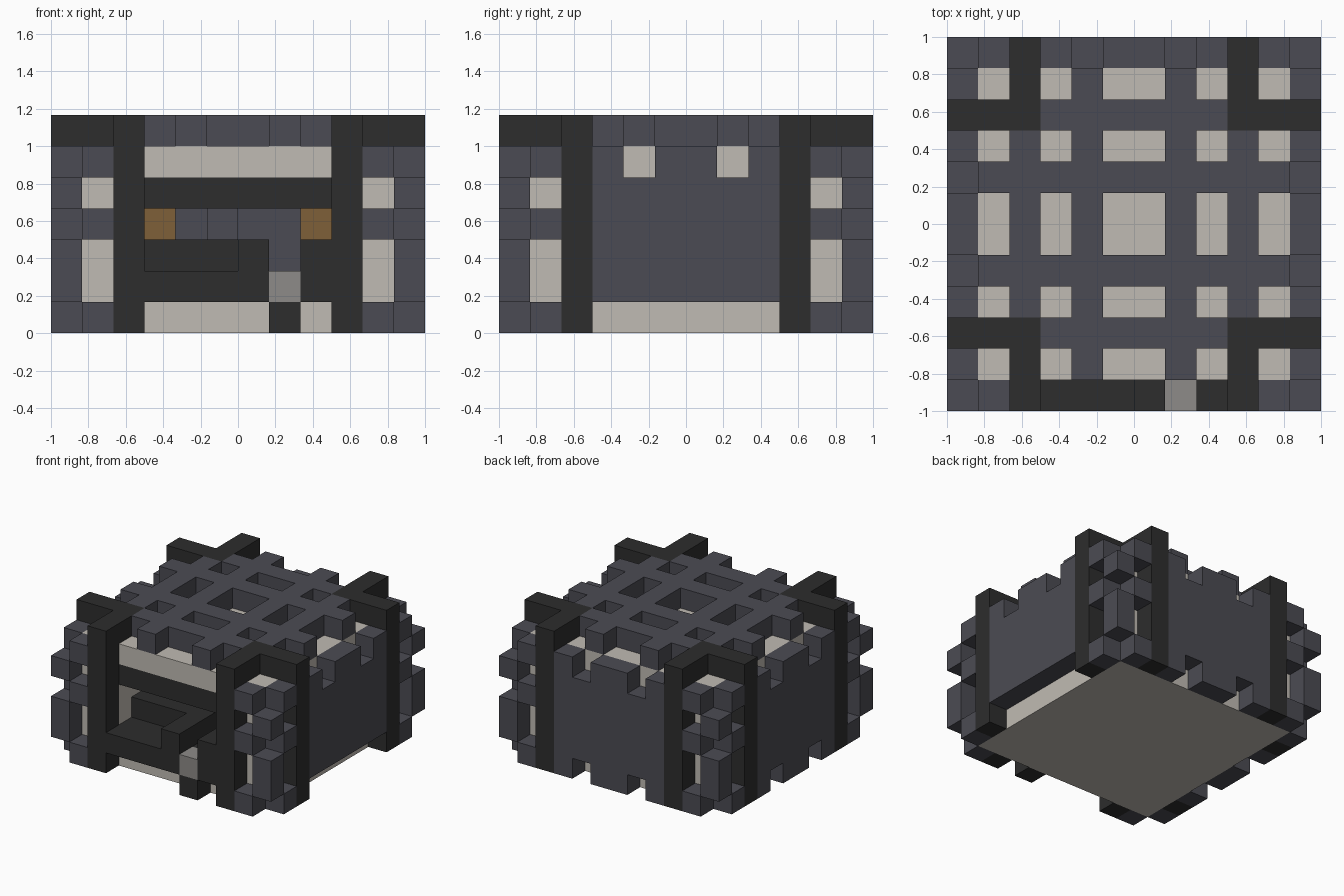
import bpy
import bmesh
from mathutils import Vector

if "Cube" in bpy.data.objects:
    bpy.data.objects.remove(bpy.data.objects["Cube"], do_unlink=True)

U = 1 / 6          # edge of one block
N = 12             # blocks along each side


def material(name, code):
    """Flat material from an sRGB hex code."""
    srgb = [c / 255 for c in bytes.fromhex(code)]
    lin = [c / 12.92 if c < 0.04045 else ((c + 0.055) / 1.055) ** 2.4 for c in srgb]
    mat = bpy.data.materials.new(name)
    mat.use_nodes = True
    mat.diffuse_color = (*lin, 1)
    bsdf = next(n for n in mat.node_tree.nodes if n.type == "BSDF_PRINCIPLED")
    bsdf.inputs["Base Color"].default_value = (*lin, 1)
    bsdf.inputs["Roughness"].default_value = 0.9
    return mat


plaster = material("pale plaster", "C0BBB3")
slate = material("slate stone", "4B4B53")
iron = material("black stone", "2D2D2D")
grey = material("grey stone", "8D8B88")
wood = material("brown wood", "7F6038")


def block(x0, x1, y0, y1, z0, z1):
    """Set of grid cells filling a box."""
    return {(x, y, z) for x in range(x0, x1) for y in range(y0, y1) for z in range(z0, z1)}


def mirror_x(cells):
    return cells | {(N - 1 - x, y, z) for x, y, z in cells}


def mirror_y(cells):
    return cells | {(x, N - 1 - y, z) for x, y, z in cells}


def swap(cells):
    return {(y, x, z) for x, y, z in cells}


def build(name, mat, cells):
    """Make one object from the outer skin of a set of cells."""
    bm = bmesh.new()
    verts = {}

    def vert(p):
        key = tuple(round(c) for c in p)
        if key not in verts:
            verts[key] = bm.verts.new(((key[0] - N / 2) * U, (key[1] - N / 2) * U, key[2] * U))
        return verts[key]

    for cell in sorted(cells):
        for axis in range(3):
            for side in (0, 1):
                near = list(cell)
                near[axis] += 2 * side - 1
                if tuple(near) in cells:
                    continue
                a, b, start = Vector((0, 0, 0)), Vector((0, 0, 0)), Vector(cell)
                a[(axis + 1) % 3] = b[(axis + 2) % 3] = 1
                start[axis] += side
                ring = [start, start + a, start + a + b, start + b]
                bm.faces.new([vert(p) for p in (ring if side else ring[::-1])])
    mesh = bpy.data.meshes.new(name)
    bm.to_mesh(mesh)
    bm.free()
    mesh.materials.append(mat)
    obj = bpy.data.objects.new(name, mesh)
    bpy.context.collection.objects.link(obj)
    return obj


# Plaster core with the front alcove hollowed out
build("core", plaster, block(1, 11, 1, 11, 0, 6) - block(3, 9, 1, 5, 1, 5))

# Side walls with notches; the right-hand one in the front view stops above the base
back_wall = block(3, 9, 11, 12, 0, 6)
for i in (4, 7):
    back_wall -= block(i, i + 1, 11, 12, 0, 1) | block(i, i + 1, 11, 12, 5, 6)
build("back_wall", slate, back_wall)
side_wall = {(N - 1 - x, y, z) for x, y, z in swap(back_wall)}
build("right_wall", slate, side_wall)
build("left_wall", slate, {(N - 1 - x, y, z) for x, y, z in side_wall if z > 0})

# Roof lattice
lattice = set()
for i in (4, 7):
    lattice |= block(i, i + 1, 1, 11, 6, 7)
for i in (2, 9):
    lattice |= block(i, i + 1, 3, 9, 6, 7)
build("roof_lattice", slate, lattice | swap(lattice))

# Corner pillars joined by roof bars
frame = block(2, 3, 0, 1, 0, 7) | block(2, 3, 0, 3, 6, 7)
build("corner_frames", iron, mirror_y(mirror_x(frame | swap(frame))))

# Interlocking corner blocks, paired cells alternating with single ones
quoins = block(0, 1, 0, 1, 1, 3) | block(0, 1, 0, 1, 4, 5)
for z in (0, 3, 5):
    quoins |= {(1, 0, z), (0, 1, z)}
build("corner_quoins", slate, mirror_y(mirror_x(quoins)))

# Front alcove
build("alcove_lintel", iron, block(3, 9, 1, 5, 4, 5))
build("alcove_floor", iron, block(3, 9, 1, 5, 1, 2))
build("front_counter", iron, block(3, 7, 0, 1, 1, 2))
build("inner_counter", iron, block(3, 6, 2, 4, 2, 3))
build("counter_end", iron, block(6, 7, 0, 3, 2, 3))
build("doorway_jamb", iron, block(8, 9, 0, 1, 1, 3) | block(8, 9, 1, 3, 2, 3))
build("alcove_back", slate, block(3, 9, 4, 5, 2, 4) | block(5, 6, 3, 4, 3, 4))
build("alcove_crates", wood, block(3, 4, 3, 4, 3, 4) | block(8, 9, 3, 4, 3, 4))

# Entrance step
build("step_base", iron, block(7, 8, 0, 1, 0, 1))
build("step", grey, block(7, 8, 0, 1, 1, 2))
